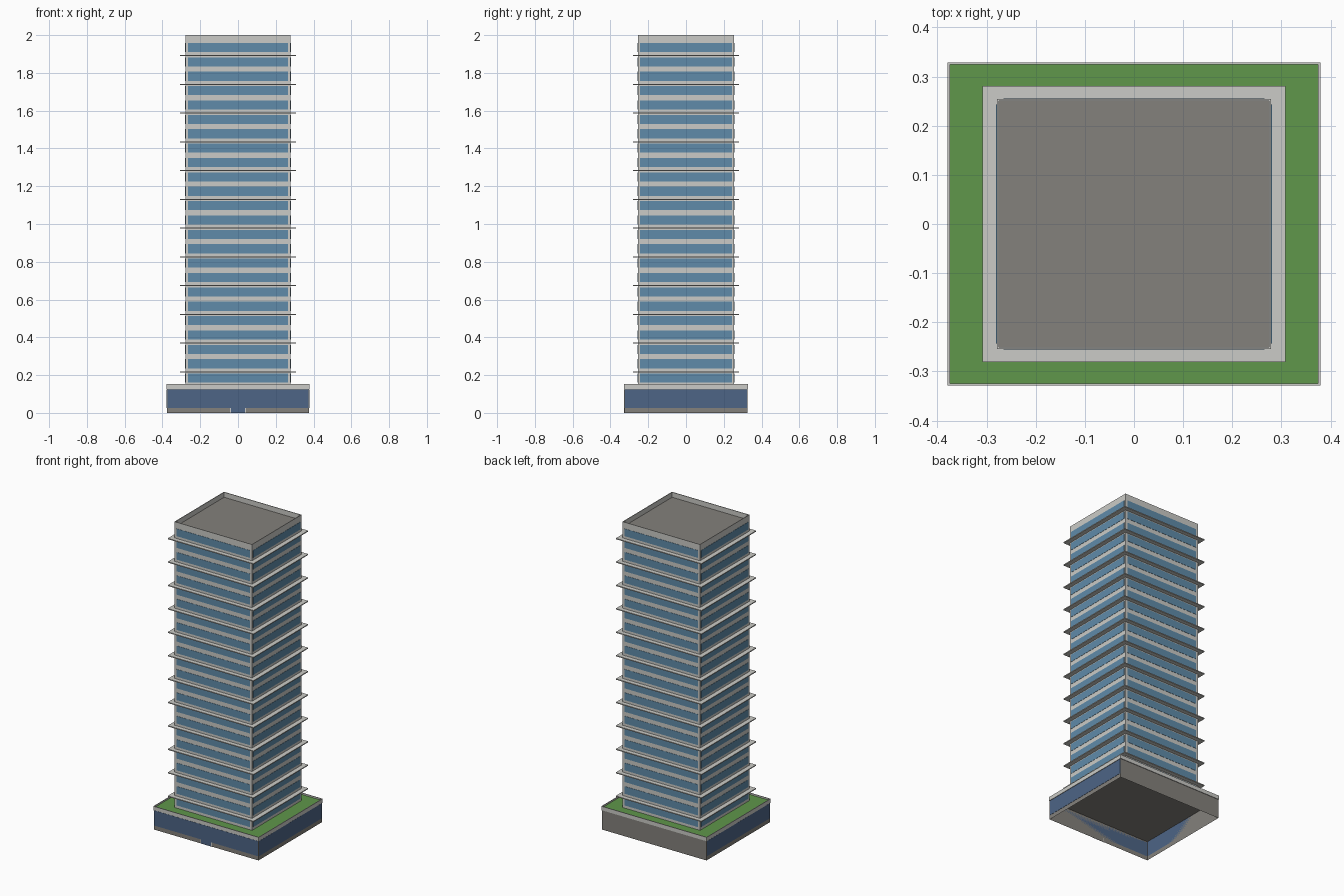
import bpy, bmesh

if "Cube" in bpy.data.objects:
    bpy.data.objects.remove(bpy.data.objects["Cube"])


def material(name, rgb):
    m = bpy.data.materials.new(name)
    m.diffuse_color = (*rgb, 1)
    m.use_nodes = True
    m.node_tree.nodes["Principled BSDF"].inputs["Base Color"].default_value = m.diffuse_color
    return m


STONE = material("pale stone", (0.60, 0.60, 0.57))
GREY = material("roof grey", (0.23, 0.22, 0.20))
GLASS = material("window blue", (0.115, 0.26, 0.40))
DARK = material("lobby blue", (0.075, 0.13, 0.24))
GREEN = material("lawn green", (0.115, 0.31, 0.07))


def add_box(bm, x0, x1, y0, y1, z0, z1):
    verts = bmesh.ops.create_cube(bm, size=1)["verts"]
    for v in verts:
        v.co = (x1 if v.co.x > 0 else x0, y1 if v.co.y > 0 else y0, z1 if v.co.z > 0 else z0)


def finish(name, bm, *mats):
    me = bpy.data.meshes.new(name)
    bm.to_mesh(me)
    bm.free()
    for m in mats:
        me.materials.append(m)
    ob = bpy.data.objects.new(name, me)
    bpy.context.collection.objects.link(ob)
    return ob


def top_face(bm):
    return max(bm.faces, key=lambda f: f.calc_center_median().z)


def tray(name, hx, hy, z0, z1, rim, depth, wall, floor):
    """Block with a sunken, differently coloured top behind a thin parapet."""
    bm = bmesh.new()
    add_box(bm, -hx, hx, -hy, hy, z0, z1)
    top = top_face(bm)
    bmesh.ops.inset_region(bm, faces=[top], thickness=rim)
    inner = bmesh.ops.extrude_face_region(bm, geom=[top])
    bmesh.ops.delete(bm, geom=[top], context="FACES_ONLY")
    for g in inner["geom"]:
        if isinstance(g, bmesh.types.BMVert):
            g.co.z -= depth
        elif isinstance(g, bmesh.types.BMFace):
            g.material_index = 1
    bmesh.ops.recalc_face_normals(bm, faces=bm.faces)
    return finish(name, bm, wall, floor)


FLOOR, BASE, COUNT = 0.0761, 0.141, 24
TX, TY = 0.279, 0.254      # tower half sizes
PX, PY = 0.376, 0.326      # podium half sizes
T = 0.0015                 # glass plate thickness

# Podium walls, open underneath, closed by a grey ceiling
bm = bmesh.new()
add_box(bm, -PX, PX, -PY, PY, 0, 0.126)
bottom = min(bm.faces, key=lambda f: f.calc_center_median().z)
bmesh.ops.delete(bm, geom=[bottom], context="FACES_ONLY")
finish("podium_walls", bm, GREY)

# Podium cornice with sunken lawn
tray("podium_cornice_lawn", PX + 0.003, PY + 0.003, 0.1265, 0.152, 0.006, 0.010, STONE, GREEN)

# Lobby glass on front and both sides, door in the front plinth
bm = bmesh.new()
z0, z1 = 0.027, 0.125
add_box(bm, -PX + 0.003, PX - 0.003, -PY - T, -PY, z0, z1)
for s in (-1, 1):
    xs = sorted((s * PX, s * (PX + T)))
    add_box(bm, *xs, -PY + 0.003, PY - 0.003, z0, z1)
add_box(bm, -0.036, 0.036, -PY - T, -PY, 0, z0)
finish("lobby_glass_and_door", bm, DARK)

bm = bmesh.new()
for s in (-1, 1):
    add_box(bm, s * 0.039 - 0.003, s * 0.039 + 0.003, -PY - T, -PY, 0, z0)
finish("door_frame", bm, STONE)

# Tower shaft with roof behind a parapet
tray("tower_shaft_roof", TX, TY, 0.135, 2.0, 0.006, 0.033, STONE, GREY)

# Window band on all four sides of every floor
bm = bmesh.new()
for i in range(COUNT):
    a = BASE + i * FLOOR + 0.019
    b = a + 0.048
    for s in (-1, 1):
        ys = sorted((s * TY, s * (TY + T)))
        add_box(bm, -0.265, 0.265, *ys, a, b)
        xs = sorted((s * TX, s * (TX + T)))
        add_box(bm, *xs, -0.243, 0.243, a, b)
finish("window_bands", bm, GLASS)

# Thin projecting ledge at every second floor
bm = bmesh.new()
for i in range(1, COUNT, 2):
    z = BASE + i * FLOOR
    add_box(bm, -0.308, 0.308, -0.281, 0.281, z - 0.003, z + 0.003)
finish("floor_ledges", bm, STONE)
